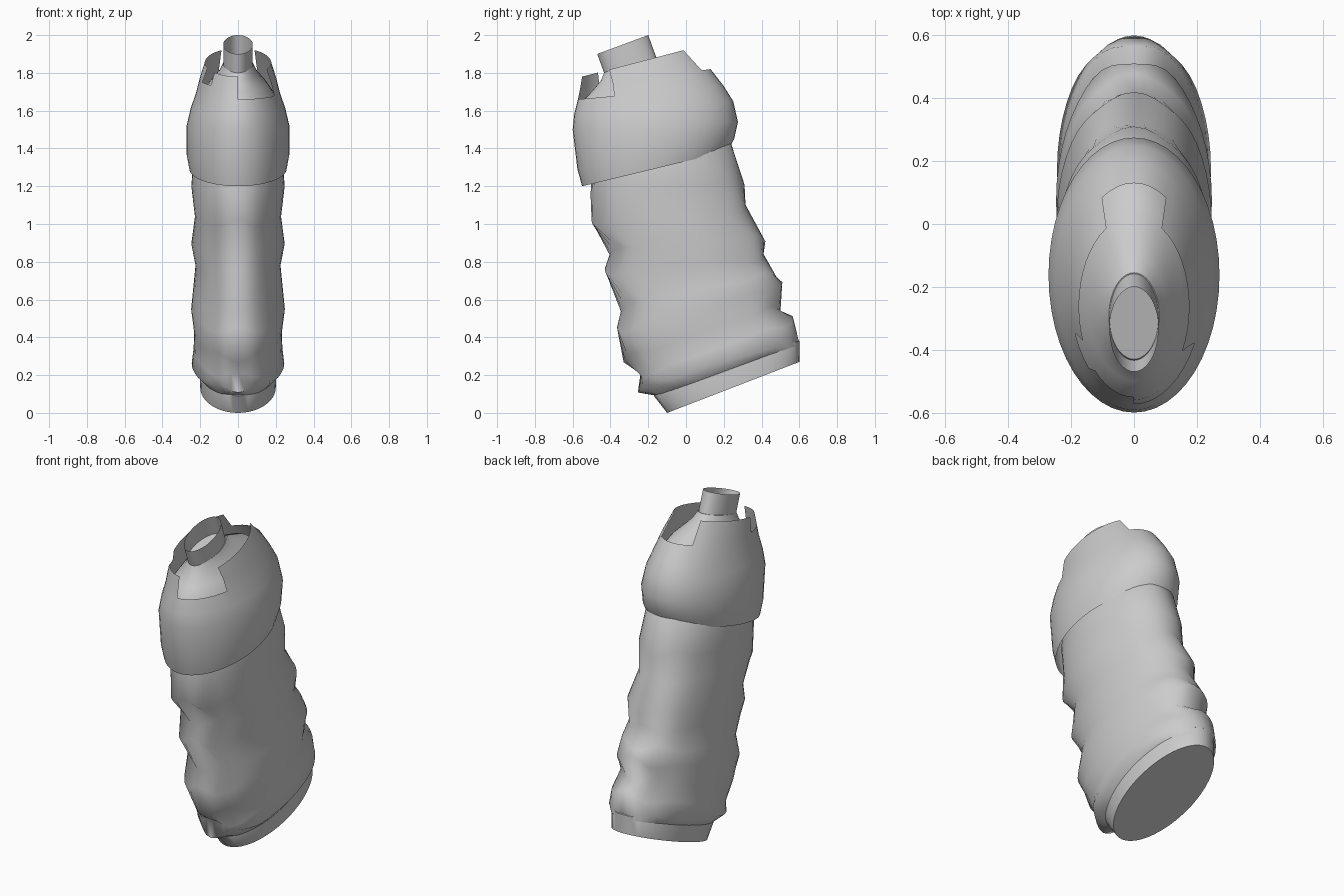
import bpy, bmesh, math

if "Cube" in bpy.data.objects:
    bpy.data.objects.remove(bpy.data.objects["Cube"])

N = 48  # segments around each ring


def loft(name, rings, ripple=0.0, cap_first=False, cap_last=False, keep=None, p=1.0, angle=40):
    """Skin tilted oval rings given as (front y, front z, back y, back z, half width)."""
    bm = bmesh.new()
    rows = []
    for i, (yf, zf, yb, zb, w) in enumerate(rings):
        row = []
        for k in range(N):
            a = 2 * math.pi * k / N
            s, c = math.sin(a), math.cos(a)       # c = -1 front, +1 back
            s = math.copysign(abs(s) ** p, s)
            t = (1 + c) / 2
            y, z = yf + (yb - yf) * t, zf + (zb - zf) * t
            # cloth folds, strongest on the front and back
            f = ripple * math.cos(6 * a + math.pi * i) * c * c if 0 < i < len(rings) - 1 else 0
            fade = (1 - math.cos(6 * a)) * ripple * abs(c) ** 3 * (1 if i % 2 else -1) * 0.5
            row.append(bm.verts.new((w * s, y - fade * c, z + f)))
        rows.append(row)
    for i in range(len(rows) - 1):
        for k in range(N):
            j = (k + 1) % N
            mid = (rows[i][k].co + rows[i + 1][j].co) / 2
            if keep is None or keep(i, mid):
                bm.faces.new((rows[i][k], rows[i + 1][k], rows[i + 1][j], rows[i][j]))
    if cap_first:
        bm.faces.new(rows[0])
    if cap_last:
        bm.faces.new(rows[-1])
    bmesh.ops.delete(bm, geom=[v for v in bm.verts if not v.link_faces], context='VERTS')
    bmesh.ops.recalc_face_normals(bm, faces=bm.faces)
    me = bpy.data.meshes.new(name)
    bm.to_mesh(me)
    bm.free()
    ob = bpy.data.objects.new(name, me)
    bpy.context.collection.objects.link(ob)
    bpy.ops.object.select_all(action='DESELECT')
    ob.select_set(True)
    bpy.context.view_layer.objects.active = ob
    bpy.ops.object.shade_smooth_by_angle(angle=math.radians(angle))
    return ob


# slanted end plate at the bottom
loft("end_plate", [
    (-0.10, 0.00, 0.60, 0.27, 0.20),
    (-0.17, 0.09, 0.60, 0.38, 0.205),
    (-0.16, 0.16, 0.55, 0.42, 0.20),
], cap_first=True)

# wrinkled cloth sleeve
loft("sleeve", [
    (-0.15, 0.09, 0.585, 0.36, 0.205),
    (-0.255, 0.13, 0.60, 0.39, 0.245),
    (-0.24, 0.19, 0.565, 0.49, 0.235),
    (-0.33, 0.29, 0.50, 0.56, 0.232),
    (-0.365, 0.43, 0.51, 0.67, 0.248),
    (-0.345, 0.56, 0.48, 0.74, 0.238),
    (-0.43, 0.74, 0.41, 0.82, 0.225),
    (-0.405, 0.86, 0.42, 0.93, 0.247),
    (-0.50, 1.00, 0.315, 1.08, 0.228),
    (-0.505, 1.17, 0.31, 1.23, 0.247),
    (-0.50, 1.30, 0.23, 1.43, 0.235),
    (-0.48, 1.42, 0.17, 1.52, 0.21),
], ripple=0.022, p=0.93, angle=75)


# upper shell, with notches cut out of its rim
def shell_keep(i, m):
    front_right = m.x > 0.0 and m.y < -0.40 and i >= 4
    back_notch = abs(m.x) < 0.10 and m.y > 0 and i >= 5
    left_notch = -0.19 < m.x < -0.13 and m.y < -0.38 and i >= 5
    return not (front_right or back_notch or left_notch)


loft("upper_shell", [
    (-0.55, 1.20, 0.22, 1.385, 0.258),
    (-0.575, 1.29, 0.255, 1.45, 0.272),
    (-0.60, 1.50, 0.275, 1.54, 0.272),
    (-0.592, 1.58, 0.25, 1.65, 0.25),
    (-0.572, 1.66, 0.20, 1.73, 0.222),
    (-0.56, 1.72, 0.13, 1.82, 0.203),
    (-0.55, 1.78, 0.025, 1.93, 0.175),
], keep=shell_keep)

# funnel rising from inside the shell to the neck
loft("funnel", [
    (-0.575, 1.52, 0.23, 1.60, 0.245),
    (-0.56, 1.64, 0.18, 1.72, 0.20),
    (-0.50, 1.70, 0.06, 1.80, 0.15),
    (-0.45, 1.76, -0.10, 1.85, 0.10),
    (-0.43, 1.81, -0.155, 1.885, 0.08),
], cap_last=True)

# open neck tube
loft("neck_tube", [
    (-0.43, 1.79, -0.155, 1.875, 0.078),
    (-0.47, 1.90, -0.20, 2.00, 0.078),
])
